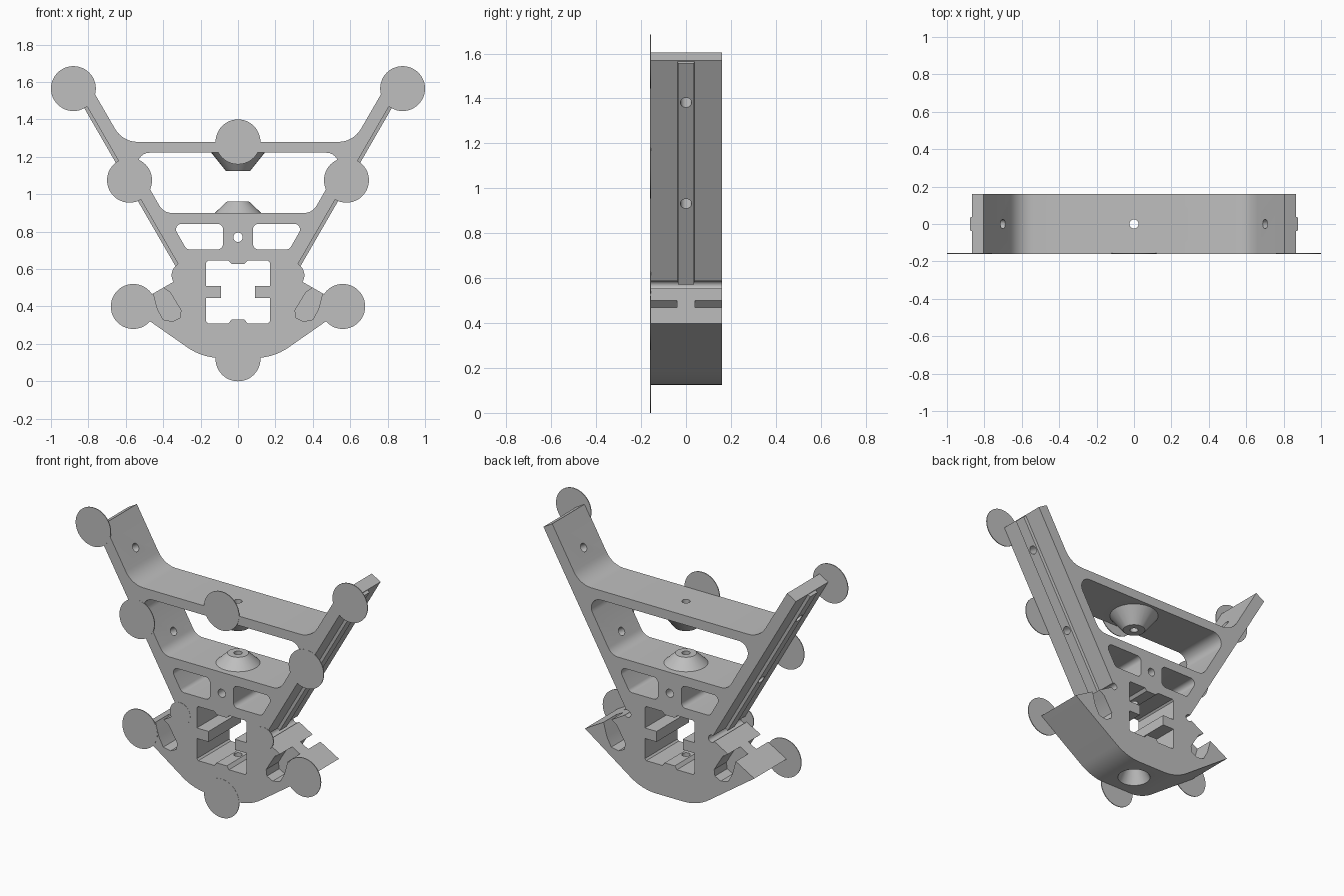
import bpy, bmesh, math
from mathutils import Vector, Matrix

cube = bpy.data.objects.get("Cube")
if cube:
    bpy.data.objects.remove(cube, do_unlink=True)

GREY = (0.52, 0.52, 0.52, 1)
mat = bpy.data.materials.new("plain_grey")
mat.use_nodes = True
mat.diffuse_color = GREY
mat.node_tree.nodes["Principled BSDF"].inputs["Base Color"].default_value = GREY

HALF = 0.16                                    # half depth of the frame
ALONG = Vector((0.5, 0, 0.866)).normalized()   # arm direction
FRONT = Matrix(((1, 0, 0, 0), (0, 0, 1, 0), (0, 1, 0, 0), (0, 0, 0, 1)))


def finish(name, bm):
    bmesh.ops.recalc_face_normals(bm, faces=bm.faces)
    mesh = bpy.data.meshes.new(name)
    bm.to_mesh(mesh)
    bm.free()
    obj = bpy.data.objects.new(name, mesh)
    bpy.context.collection.objects.link(obj)
    mesh.materials.append(mat)
    return obj


def prism(name, pts, lo, hi, matrix=FRONT):
    bm = bmesh.new()
    face = bm.faces.new([bm.verts.new((u, v, lo)) for u, v in pts])
    out = bmesh.ops.extrude_face_region(bm, geom=[face])["geom"]
    verts = [g for g in out if isinstance(g, bmesh.types.BMVert)]
    bmesh.ops.translate(bm, verts=verts, vec=(0, 0, hi - lo))
    bmesh.ops.transform(bm, matrix=matrix, verts=bm.verts)
    return finish(name, bm)


def rod(name, p, q, r1, r2=None, sides=32):
    p, q = Vector(p), Vector(q)
    bm = bmesh.new()
    turn = (q - p).to_track_quat("Z", "Y").to_matrix().to_4x4()
    bmesh.ops.create_cone(bm, cap_ends=True, segments=sides, radius1=r1,
                          radius2=r1 if r2 is None else r2, depth=(q - p).length,
                          matrix=Matrix.Translation((p + q) / 2) @ turn)
    return finish(name, bm)


def rounded(corners, steps=8):
    """Round each (x, z, radius) corner of a closed outline."""
    pts = []
    for i, (x, z, r) in enumerate(corners):
        c = Vector((x, z))
        if not r:
            pts.append(c)
            continue
        a = (Vector(corners[i - 1][:2]) - c).normalized()
        b = (Vector(corners[(i + 1) % len(corners)][:2]) - c).normalized()
        half = a.angle(b) / 2
        centre = c + (a + b).normalized() * r / math.sin(half)
        start = c + a * r / math.tan(half) - centre
        end = c + b * r / math.tan(half) - centre
        sweep = start.angle_signed(end)
        for k in range(steps + 1):
            t = -sweep * k / steps
            pts.append(centre + Vector((start.x * math.cos(t) - start.y * math.sin(t),
                                        start.x * math.sin(t) + start.y * math.cos(t))))
    return pts


def mirrored(half):
    return half + [(-p[0],) + tuple(p[1:]) for p in reversed(half)]


def combine(target, tool, operation="DIFFERENCE"):
    mod = target.modifiers.new("combine", "BOOLEAN")
    mod.operation, mod.solver, mod.object = operation, "EXACT", tool
    bpy.context.view_layer.objects.active = target
    bpy.ops.object.modifier_apply(modifier=mod.name)
    bpy.data.objects.remove(tool, do_unlink=True)


# Frame outline: curved base, side claws, slanted arms and crossbar
outline = mirrored([(0.19, 0.125, 0.31), (0.58, 0.397, 0), (0.285, 0.566, 0),
                    (0.865, 1.57, 0), (0.805, 1.605, 0), (0.617, 1.28, 0.14)])
frame = prism("frame", rounded(outline), -HALF, HALF)

# Arm rails and the two bosses
for s in (1, -1):
    out = Vector((0.866 * s, 0, -0.5))
    d = Vector((ALONG.x * s, 0, ALONG.z))
    base = Vector((0.29 * s, 0, 0.575))
    m = Matrix((Vector((0, 1, 0)), out, d)).transposed().to_4x4()
    m.translation = base
    combine(frame, prism("rail", [(-0.042, -0.02), (0.042, -0.02), (0.035, 0.018),
                                  (-0.035, 0.018)], 0, 1.143, m), "UNION")

# Windows through the frame
combine(frame, prism("upper_window", rounded(mirrored(
    [(0.398, 0.9, 0.078), (0.582, 1.222, 0.063)])), -0.3, 0.3))
combine(frame, prism("tabbed_window", mirrored(
    [(0.035, 0.33), (0.05, 0.31), (0.16, 0.31), (0.17, 0.32), (0.17, 0.445),
     (0.09, 0.445), (0.09, 0.51), (0.17, 0.51), (0.17, 0.635), (0.16, 0.645),
     (0.05, 0.645), (0.035, 0.628)]), -0.3, 0.3))
combine(frame, rod("upper_boss", (0, 0, 1.24), (0, 0, 1.125), 0.157, 0.065), "UNION")
combine(frame, rod("lower_boss", (0, 0, 0.885), (0, 0, 0.96), 0.14, 0.06), "UNION")

for s in (1, -1):
    combine(frame, prism("small_window", rounded(
        [(0.08 * s, 0.705, 0.03), (0.275 * s, 0.705, 0.03),
         (0.353 * s, 0.842, 0.03), (0.08 * s, 0.842, 0.03)]), -0.3, 0.3))
    # Claw slots leave a central web
    slot = [(0.43, 0.55), (0.4, 0.5), (0.363, 0.476), (0.305, 0.38), (0.31, 0.34),
            (0.35, 0.32), (0.4, 0.33), (0.43, 0.385), (0.452, 0.468), (0.482, 0.52)]
    for lo, hi in ((-0.3, -0.04), (0.04, 0.3)):
        combine(frame, prism("claw_slot", [(x * s, z) for x, z in slot], lo, hi))
    # Corner relief and arm screw holes
    combine(frame, rod("relief", (0.288 * s, -0.3, 0.566), (0.288 * s, 0.3, 0.566), 0.022))
    for z in (1.39, 0.94):
        c = Vector((s * (0.865 - (1.57 - z) * 0.577), 0, z))
        out = Vector((0.866 * s, 0, -0.5))
        combine(frame, rod("arm_hole", c - out * 0.14, c + out * 0.1, 0.025, sides=24))

# Centre holes and the countersink below
combine(frame, rod("face_hole", (0, -0.3, 0.77), (0, 0.3, 0.77), 0.025, sides=24))
combine(frame, rod("bar_hole", (0, 0, 1.05), (0, 0, 1.4), 0.024, sides=24))
combine(frame, rod("base_hole", (0, 0, 0.05), (0, 0, 1.0), 0.024, sides=20))
combine(frame, rod("countersink", (0, 0, 0.115), (0, 0, 0.21), 0.1, 0.055))

# Thin round feet on the front plane
feet = [("top_foot", 0.88, 1.565, 0.12), ("middle_foot", 0.58, 1.075, 0.12),
        ("claw_foot", 0.56, 0.4, 0.12), ("relief_foot", 0.285, 0.567, 0.07),
        ("crossbar_foot", 0, 1.28, 0.12), ("base_foot", 0, 0.12, 0.12)]
parts = [frame]
for name, x, z, r in feet:
    for side, s in (("left", 1), ("right", -1)) if x else (("centre", 1),):
        parts.append(rod(f"{side}_{name}", (x * s, -HALF - 0.001, z),
                         (x * s, -HALF + 0.004, z), r, sides=48))

for obj in bpy.context.selected_objects:
    obj.select_set(False)
for obj in parts:
    obj.select_set(True)
bpy.context.view_layer.objects.active = frame
bpy.ops.object.shade_smooth_by_angle(angle=math.radians(30))
